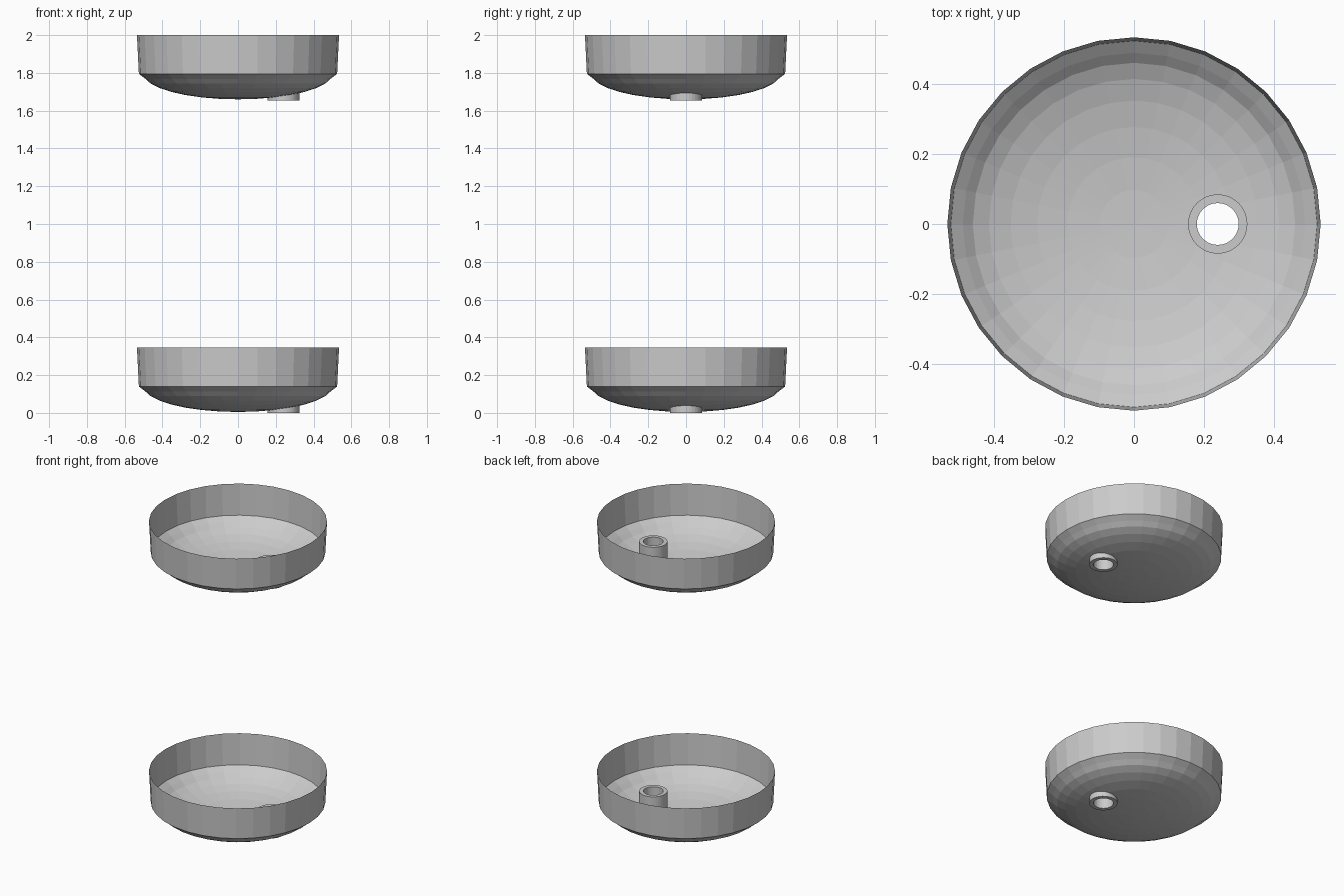
import bpy, bmesh
from math import sin, cos, pi
from mathutils import Vector

if "Cube" in bpy.data.objects:
    bpy.data.objects.remove(bpy.data.objects["Cube"])

SIDES = 32
TUBE_X, TUBE_OUT, TUBE_IN, TUBE_H = 0.24, 0.085, 0.06, 0.147


def finish(bm, name, z):
    me = bpy.data.meshes.new(name)
    bm.to_mesh(me)
    bm.free()
    ob = bpy.data.objects.new(name, me)
    ob.location.z = z
    bpy.context.collection.objects.link(ob)
    return ob


def lathe(bm, profile, cx=0, closed=False):
    """Revolve (radius, z) points about a vertical axis; radius 0 makes a pole."""
    rings = []
    for r, z in profile:
        n = SIDES if r > 0 else 1
        rings.append([bm.verts.new((cx + r * cos(2 * pi * i / SIDES),
                                    r * sin(2 * pi * i / SIDES), z)) for i in range(n)])
    pairs = list(zip(rings, rings[1:]))
    if closed:
        pairs.append((rings[-1], rings[0]))
    for a, b in pairs:
        for i in range(SIDES):
            j = (i + 1) % SIDES
            if len(a) == 1:
                bm.faces.new((a[0], b[j], b[i]))
            else:
                bm.faces.new((a[i], a[j], b[j], b[i]))


def punch_hole(bm, cx, r, n=16):
    """Cut a round vertical hole by trimming faces against each hole side."""
    inside = list(bm.faces)
    for k in range(n):
        d = Vector((cos(2 * pi * k / n), sin(2 * pi * k / n), 0))
        p = Vector((cx, 0, 0)) + d * r
        geom = set(inside)
        for f in inside:
            geom.update(f.edges)
            geom.update(f.verts)
        out = bmesh.ops.bisect_plane(bm, geom=list(geom), dist=1e-6, plane_co=p, plane_no=d)
        faces = {g for g in out['geom'] if isinstance(g, bmesh.types.BMFace)}
        faces.update(f for f in inside if f.is_valid)
        inside = [f for f in faces if (f.calc_center_median() - p).dot(d) < 0]
    bmesh.ops.delete(bm, geom=inside, context='FACES')


def dish(prefix, z):
    # thin bowl: flattened half sphere, flared at the equator, with an upright wall
    bowl = [(0.5 * sin(k * pi / 16), 0.14 - 0.135 * cos(k * pi / 16)) for k in range(1, 8)]
    bm = bmesh.new()
    lathe(bm, [(0, 0.005)] + bowl + [(0.525, 0.14), (0.535, 0.345)])
    punch_hole(bm, TUBE_X, 0.073)
    finish(bm, prefix + "_dish", z)

    # hollow drain tube through the bowl
    bm = bmesh.new()
    lathe(bm, [(TUBE_OUT, 0), (TUBE_OUT, TUBE_H), (TUBE_IN, TUBE_H), (TUBE_IN, 0)],
          cx=TUBE_X, closed=True)
    finish(bm, prefix + "_drain_tube", z)


dish("lower", 0)
dish("upper", 1.655)
